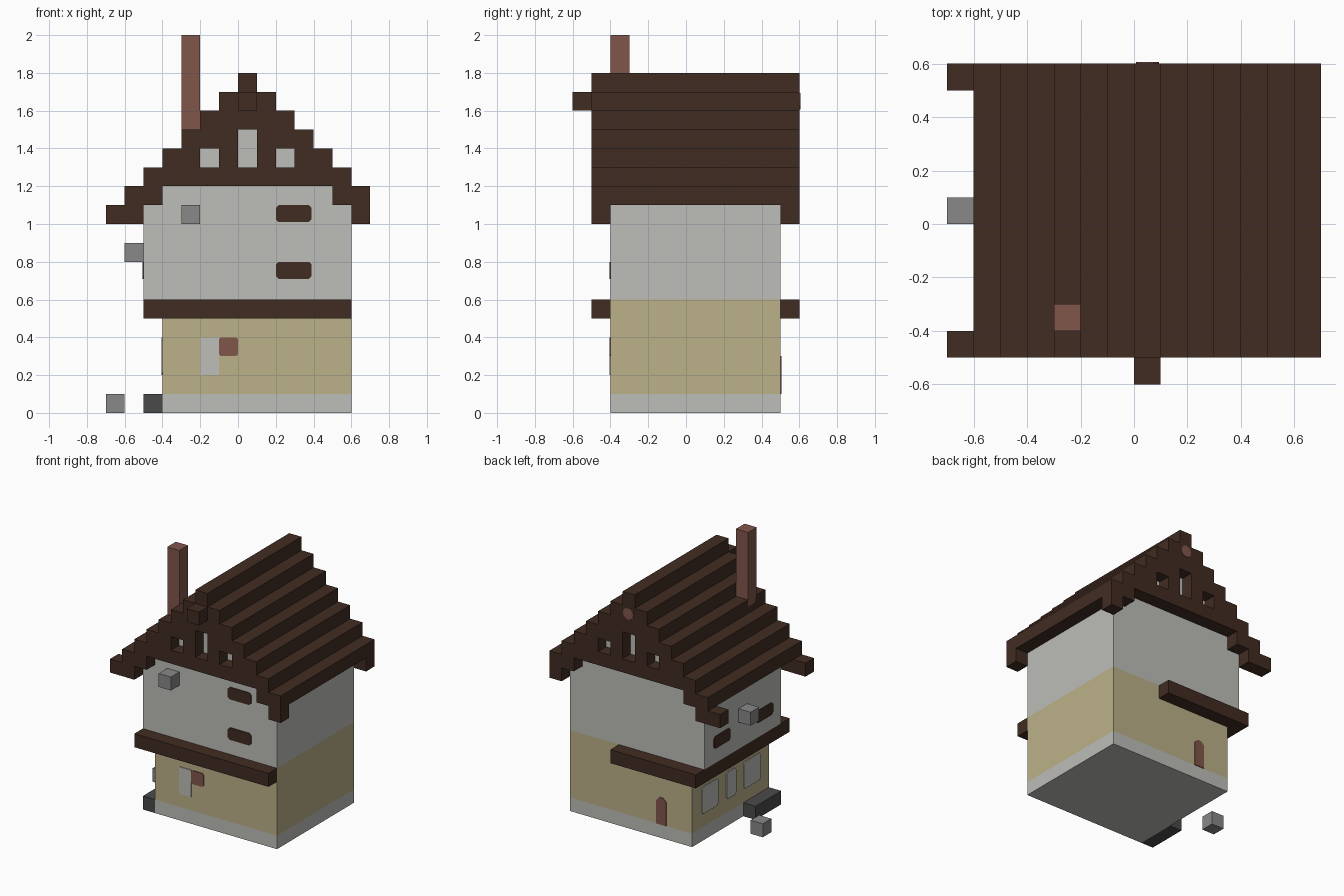
import bpy, bmesh, math

cube = bpy.data.objects.get("Cube")
if cube:
    bpy.data.objects.remove(cube, do_unlink=True)


def material(name, hex_code):
    # sRGB hex to linear colour
    parts = [int(hex_code[i:i + 2], 16) / 255 for i in (0, 2, 4)]
    col = [c / 12.92 if c < 0.04 else ((c + 0.055) / 1.055) ** 2.4 for c in parts] + [1]
    m = bpy.data.materials.new(name)
    m.use_nodes = True
    m.diffuse_color = col
    m.node_tree.nodes["Principled BSDF"].inputs["Base Color"].default_value = col
    return m


plaster = material("pale_plaster", "BDBDB8")
straw = material("straw_wall", "BBB188")
wood = material("dark_wood", "412C22")
brick = material("brick_red", "80564A")
stone = material("grey_stone", "888888")
slate = material("dark_slate", "4A4A4A")


def prism(name, pts, axis, lo, hi, mat):
    """Extrude an outline (x,z) along y, or (y,z) along x."""
    bm = bmesh.new()
    place = (lambda a, b, d: (a, d, b)) if axis == "y" else (lambda a, b, d: (d, a, b))
    face = bm.faces.new([bm.verts.new(place(a, b, lo)) for a, b in pts])
    new = bmesh.ops.extrude_face_region(bm, geom=[face])["geom"]
    shift = place(0, 0, hi - lo)
    bmesh.ops.translate(bm, vec=shift, verts=[v for v in new if isinstance(v, bmesh.types.BMVert)])
    bmesh.ops.recalc_face_normals(bm, faces=bm.faces)
    mesh = bpy.data.meshes.new(name)
    bm.to_mesh(mesh)
    bm.free()
    mesh.materials.append(mat)
    obj = bpy.data.objects.new(name, mesh)
    bpy.context.collection.objects.link(obj)
    return obj


def rect(a0, a1, b0, b1):
    return [(a0, b0), (a1, b0), (a1, b1), (a0, b1)]


def box(name, x, y, z, mat):
    return prism(name, rect(*x, *z), "y", *y, mat)


def rounded(a0, a1, b0, b1, top=0.015, bottom=0.015):
    """Rectangle with clipped corners."""
    pts = [(a0 + bottom, b0), (a1 - bottom, b0)] if bottom else [(a0, b0), (a1, b0)]
    if bottom:
        pts.append((a1, b0 + bottom))
    pts += [(a1, b1 - top), (a1 - top, b1), (a0 + top, b1), (a0, b1 - top)]
    if bottom:
        pts.append((a0, b0 + bottom))
    return pts


T = 0.006  # plate thickness
FRONT, BACK = -0.4, 0.5

# Walls
depth = (FRONT, BACK)
box("plinth", (-0.4, 0.6), depth, (0, 0.1), plaster)
box("lower_wall", (-0.4, 0.6), depth, (0.1, 0.6), straw)
box("upper_wall", (-0.5, 0.6), depth, (0.6, 1.1), plaster)
box("wall_top", (-0.4, 0.5), depth, (1.1, 1.2), plaster)

# Floor beams
box("front_beam", (-0.5, 0.6), (-0.5, FRONT), (0.5, 0.6), wood)
box("back_beam", (-0.5, 0.2), (BACK, 0.6), (0.5, 0.6), wood)
box("left_beam", (-0.5, -0.4), depth, (0.5, 0.6), wood)


# Stepped roof outline, going up one slope and down the other
def steps(first):
    left, right = [], []
    for i in range(first, 8):
        z = 1 + i / 10
        left += [(-0.7 + i / 10, z), (-0.7 + i / 10, z + 0.1)]
    for i in range(7, 0, -1):
        z = 1 + i / 10
        right += [(0.8 - i / 10, z + 0.1), (0.8 - i / 10, z)]
    return left + right


notch = [(0.5, 1.1), (0.5, 1.2), (-0.4, 1.2), (-0.4, 1.1)]
prism("roof", steps(1) + notch, "y", FRONT, BACK, wood)

# Gable ends with window openings
gable = steps(0)[:-1] + [(0.7, 1.0), (0.6, 1.0), (0.6, 1.1)] + notch + [(-0.5, 1.1), (-0.5, 1.0)]
openings = [rect(-0.2, -0.1, 1.3, 1.4), rect(0, 0.1, 1.3, 1.5), rect(0.2, 0.3, 1.3, 1.4)]
for side, mid, pane_y in (("front", -0.45, FRONT - T), ("back", 0.55, BACK)):
    curve = bpy.data.curves.new(side + "_gable", "CURVE")
    curve.dimensions = "2D"
    curve.fill_mode = "BOTH"
    curve.extrude = 0.05
    for outline in [gable] + openings:
        sp = curve.splines.new("POLY")
        sp.points.add(len(outline) - 1)
        for p, (a, b) in zip(sp.points, outline):
            p.co = (a, b, 0, 1)
        sp.use_cyclic_u = True
        sp.use_smooth = False
    curve.materials.append(wood)
    obj = bpy.data.objects.new(side + "_gable", curve)
    obj.location.y = mid
    obj.rotation_euler.x = math.pi / 2
    bpy.context.collection.objects.link(obj)
    bpy.ops.object.select_all(action="DESELECT")
    obj.select_set(True)
    bpy.context.view_layer.objects.active = obj
    bpy.ops.object.convert(target="MESH")
    for i, o in enumerate(openings):
        prism(f"{side}_gable_pane_{i}", o, "y", pane_y, pane_y + T, plaster)

# Ridge end, chimney and round back ornament
box("ridge_end", (0, 0.1), (-0.6, -0.5), (1.6, 1.7), wood)
box("chimney", (-0.3, -0.2), (-0.4, -0.3), (1.45, 2), brick)
disc = [(0.05 + 0.043 * math.cos(a * math.pi / 6), 1.65 + 0.043 * math.sin(a * math.pi / 6))
        for a in range(12)]
prism("back_ornament", disc, "y", 0.6, 0.6 + T, brick)

# Lamps, step and loose stone
box("front_lamp", (-0.3, -0.2), (-0.5, FRONT), (1, 1.1), stone)
box("left_lamp", (-0.6, -0.5), (0, 0.1), (0.8, 0.9), stone)
box("loose_stone", (-0.7, -0.6), (0, 0.1), (0, 0.1), stone)
box("left_step", (-0.5, -0.4), (-0.4, -0.1), (0, 0.1), slate)

# Front windows and sign
for i, z in enumerate((0.71, 1.01)):
    prism(f"front_shutter_{i}", rounded(0.2, 0.39, z, z + 0.09), "y", FRONT - T, FRONT, wood)
prism("front_panel", rect(-0.2, -0.1, 0.2, 0.4), "y", FRONT - T, FRONT, plaster)
prism("front_sign", rounded(-0.1, 0, 0.3, 0.4, 0.01, 0.01), "y", FRONT - T, FRONT, brick)

# Back door
prism("back_door", rounded(-0.19, -0.11, 0.1, 0.3, 0.025, 0), "y", BACK, BACK + T, brick)

# Left side windows
for i, (a, b) in enumerate(((0.2, 0.39), (-0.01, 0.1), (-0.3, -0.1))):
    prism(f"left_window_{i}", rounded(a, b, 0.2, 0.4), "x", -0.4 - T, -0.4, plaster)
for i, a in enumerate((0.2, -0.3)):
    prism(f"left_shutter_{i}", rounded(a, a + 0.19, 0.71, 0.8), "x", -0.5 - T, -0.5, wood)
